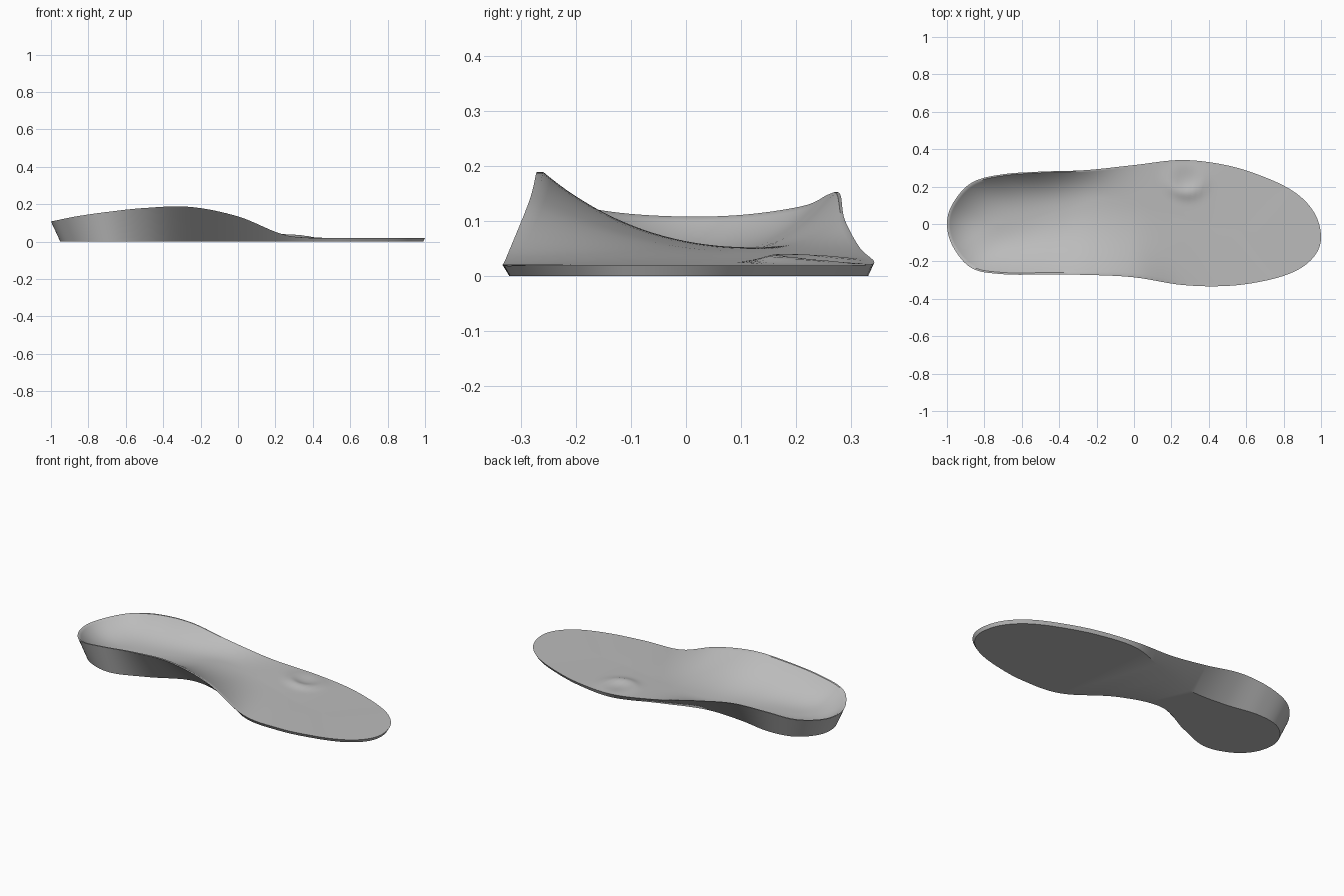
import bpy, bmesh, math

cube = bpy.data.objects.get("Cube")
if cube:
    bpy.data.objects.remove(cube, do_unlink=True)

COUNT = 192      # points around the outline
RINGS = 28       # rings from the rim to the middle line
LIP = 0.97       # inner edge of the thin rim


def loop(left, right):
    """Closed list of stations: heel to toe on the left, back on the right."""
    return left + right[-2:0:-1]


def sample(table, u):
    """Smooth periodic interpolation through the stations."""
    n = len(table)
    i = math.floor(u * n)
    t = u * n - i
    a, b, c, d = (table[(i + k) % n] for k in (-1, 0, 1, 2))
    return b + 0.5 * t * (c - a + t * (2*a - 5*b + 4*c - d + t * (3*(b - c) + d - a)))


# Stations run heel to toe in equal steps of angle
top_y = loop([0, .115, .222, .265, .28, .288, .315, .342, .313, .247, .165, .057, -.07],
             [0, -.125, -.237, -.268, -.271, -.272, -.285, -.326, -.331, -.302, -.25, -.17, -.07])
sole_y = loop([0, .1, .18, .2, .17, .165, .24, .328, .303, .237, .157, .052, -.07],
              [0, -.115, -.2, -.235, -.165, -.065, -.13, -.295, -.32, -.292, -.242, -.165, -.07])
flat = [.019] * 4
rim_z = loop([.108, .112, .128, .148, .148, .103, .052, .025, .02] + flat,
             [.108, .115, .135, .158, .18, .186, .135, .034, .02] + flat)
half = [0, 0, 0, .03, .08, .13, .1, .05, 0, -.02, -.05, -.06, -.07]
mid_y = loop(half, half)
half = [.04, .04, .04, .042, .047, .052, .045, .03, .021] + flat
mid_z = loop(half, half)


def pad(x, y, g):
    """Small raised ring with a shallow dent, fading out at the edge."""
    dx, dy = x - .28, y - .25
    d = math.hypot(dx, dy)
    ring = math.exp(-((d - .085) / .035) ** 2) * (.6 - .4 * dy / max(d, .01))
    dent = math.exp(-(d / .05) ** 2)
    return (.013 * ring - .004 * dent) * (1 - g ** 6)


bm = bmesh.new()
sole, rim, rings = [], [], [[] for _ in range(RINGS)]
for k in range(COUNT):
    u = k / COUNT
    x, y, z = -math.cos(2 * math.pi * u), sample(top_y, u), sample(rim_z, u)
    my, mz = sample(mid_y, u), sample(mid_z, u)
    mx = .75 * x
    inset = .05 * max(0, -x) - .01 * max(0, x)
    sole.append(bm.verts.new((x + inset, sample(sole_y, u), 0)))
    rim.append(bm.verts.new((x, y, z)))
    # Cupped upper surface
    for r in range(RINGS):
        g = 1 - r / (RINGS - 1)
        f = LIP * g
        px, py = mx + (x - mx) * f, my + (y - my) * f
        pz = mz + (z - mz) * g ** (2 + abs(x)) + pad(px, py, g)
        rings[r].append(bm.verts.new((px, py, pz)))

# Skin the side wall, the rim and the upper surface
chain = [sole, rim] + rings
for a, b in zip(chain, chain[1:]):
    for k in range(COUNT):
        j = (k + 1) % COUNT
        bm.faces.new((a[k], b[k], b[j], a[j]))
bm.faces.new(sole)
bmesh.ops.remove_doubles(bm, verts=rings[-1], dist=.0002)
bmesh.ops.recalc_face_normals(bm, faces=bm.faces)

mesh = bpy.data.meshes.new("insole")
bm.to_mesh(mesh)
bm.free()
insole = bpy.data.objects.new("insole", mesh)
bpy.context.collection.objects.link(insole)

# One plain grey
grey = bpy.data.materials.new("grey_foam")
grey.use_nodes = True
colour = (.5, .5, .5, 1)
grey.diffuse_color = colour
grey.node_tree.nodes["Principled BSDF"].inputs["Base Color"].default_value = colour
mesh.materials.append(grey)

bpy.context.view_layer.objects.active = insole
insole.select_set(True)
bpy.ops.object.shade_smooth_by_angle(angle=math.radians(40))
